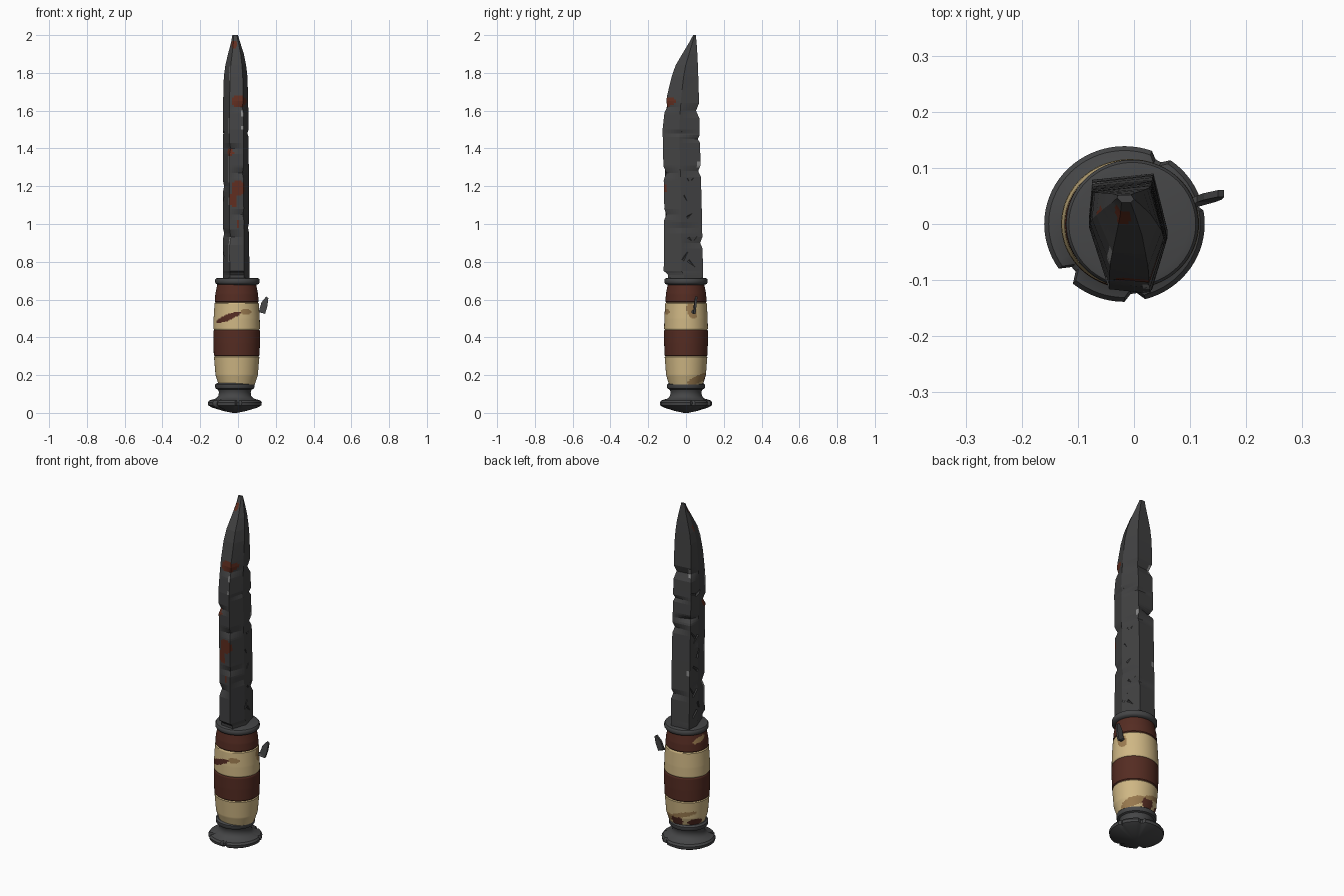
import bpy, bmesh, math
from mathutils import Matrix, Vector

cube = bpy.data.objects.get("Cube")
if cube:
    bpy.data.objects.remove(cube, do_unlink=True)


def material(name, rgb):
    m = bpy.data.materials.new(name)
    m.use_nodes = True
    m.diffuse_color = (*rgb, 1)
    bsdf = m.node_tree.nodes["Principled BSDF"]
    bsdf.inputs["Base Color"].default_value = (*rgb, 1)
    bsdf.inputs["Roughness"].default_value = 0.7
    return m


STEEL = material("dark steel", (0.055, 0.055, 0.056))
IRON = material("iron fittings", (0.06, 0.061, 0.063))
WORN = material("worn edge", (0.25, 0.25, 0.25))
RUST = material("rust", (0.12, 0.027, 0.014))
CREAM = material("cream wrap", (0.62, 0.47, 0.23))
BROWN = material("brown leather", (0.09, 0.025, 0.016))
TAN = material("tan stain", (0.33, 0.2, 0.08))


def finish(name, bm, mats, smooth=None):
    bmesh.ops.recalc_face_normals(bm, faces=bm.faces)
    me = bpy.data.meshes.new(name)
    bm.to_mesh(me)
    bm.free()
    for m in mats:
        me.materials.append(m)
    ob = bpy.data.objects.new(name, me)
    bpy.context.collection.objects.link(ob)
    if smooth:
        bpy.ops.object.select_all(action='DESELECT')
        ob.select_set(True)
        bpy.context.view_layer.objects.active = ob
        bpy.ops.object.shade_smooth_by_angle(angle=math.radians(smooth))
    return ob


def table(rows, z):
    """Linear interpolation in rows of (z, values...)."""
    for a, b in zip(rows, rows[1:]):
        if z <= b[0]:
            t = max(0, (z - a[0]) / (b[0] - a[0]))
            return [p + (q - p) * t for p, q in zip(a[1:], b[1:])]
    return list(rows[-1][1:])


def loft(rings):
    bm = bmesh.new()
    vs = [[bm.verts.new(p) for p in ring] for ring in rings]
    n = len(vs[0])
    for a, b in zip(vs, vs[1:]):
        for i in range(n):
            j = (i + 1) % n
            bm.faces.new((a[i], a[j], b[j], b[i]))
    bm.faces.new(vs[0][::-1])
    bm.faces.new(vs[-1])
    return bm


def lathe(profile, cx=0, ratio=1.0, seg=72, dent=lambda a, r: r):
    rings = []
    for z, r in profile:
        ring = []
        for i in range(seg):
            a = math.tau * i / seg
            d = dent(math.degrees(a), r)
            ring.append((cx + d * math.cos(a), d * ratio * math.sin(a), z))
        rings.append(ring)
    return loft(rings)


# Pommel with a chipped rim
def chip(a, r):
    if r < 0.11:
        return r
    for centre, half, depth in ((62, 5, .012), (222, 7, .02), (277, 5, .014), (15, 4, .01)):
        if abs(a - centre) < half:
            r -= depth
    return r


pommel = [(0, .012), (.01, .06), (.028, .12), (.04, .141), (.055, .143), (.066, .135),
          (.076, .1), (.09, .087), (.11, .084), (.124, .09), (.128, .1), (.135, .104),
          (.15, .104), (.158, .094)]
finish("pommel", lathe(pommel, -.017, .97, dent=chip), [IRON], 35)

# Barrel grip with banded wrap and painted stains
grip_r = [(.15, .096), (.2, .112), (.295, .12), (.3, .116), (.305, .121), (.37, .123),
          (.435, .123), (.44, .119), (.445, .123), (.5, .122), (.58, .117), (.585, .112),
          (.59, .116), (.63, .113), (.685, .102)]
rows = [.15 + .005 * i for i in range(108)]
bm = lathe([(z, table(grip_r, z)[0]) for z in rows], -.007, .94, 96)
# (material slot, angle, height, half angle, half height, slant per degree)
stains = [(1, -115, .505, 38, .017, .0007), (2, -63, .535, 15, .016, 0),
          (2, 15, .54, 14, .04, -.001), (2, 45, .18, 40, .024, .0005),
          (1, 92, .18, 20, .03, 0), (1, 150, .175, 24, .02, 0),
          (2, 115, .222, 38, .014, .0004), (2, 162, .65, 22, .014, .0005)]
for f in bm.faces:
    c = f.calc_center_median()
    ang = math.degrees(math.atan2(c.y, c.x + .007))
    f.material_index = 1 if .3 < c.z < .44 or c.z > .585 else 0
    for slot, a, z, ha, hz, slant in stains:
        da = (ang - a + 180) % 360 - 180
        if (da / ha) ** 2 + ((c.z - z - slant * da) / hz) ** 2 < 1:
            f.material_index = slot
finish("grip", bm, [CREAM, BROWN, TAN], 40)

# Guard disc
guard = [(.678, .1), (.683, .113), (.69, .118), (.705, .118), (.712, .113), (.715, .1)]
finish("guard", lathe(guard, -.003, .97), [IRON], 40)

# Bent thorn on the side of the grip
path = [(.1, .54, .012), (.128, .535, .022), (.14, .575, .022), (.155, .612, .008)]
rings = []
for x, z, w in path:
    y = .035 + (x - .1) * .35
    rings.append([(x - w * .7, y - .006, z + w * .5), (x + w * .7, y - .006, z - w * .5),
                  (x + w * .7, y + .006, z - w * .5), (x - w * .7, y + .006, z + w * .5)])
finish("grip_thorn", loft(rings), [IRON])

# Blade: six-cornered section lofted along (height, front, back, left, right)
outline = [(.71, -.095, .09, -.08, .06), (.735, -.095, .09, -.08, .06),
           (.75, -.118, .09, -.08, .06), (1.1, -.115, .083, -.08, .058),
           (1.5, -.124, .072, -.08, .056), (1.58, -.115, .07, -.079, .055),
           (1.68, -.1, .068, -.078, .053), (1.78, -.076, .065, -.075, .05),
           (1.84, -.055, .063, -.067, .043), (1.9, -.02, .06, -.053, .031),
           (1.96, .016, .056, -.037, .012), (2.0, .038, .052, -.03, 0)]
corners = [(.04, .94), (.82, 1), (1, .45), (.8, 0), (.26, .04), (0, .6)]
# (corner, height, depth, half height)
nicks = [(0, 1.6, .1, .04), (1, 1.6, .09, .04), (1, 1.28, .07, .03), (0, 1.34, .12, .025),
         (1, 1.45, .06, .02), (3, 1.27, .08, .035), (3, 1.05, .06, .03), (4, .93, .09, .04),
         (4, 1.4, .08, .03), (3, 1.62, .06, .03), (2, 1.48, .05, .02), (5, 1.2, .05, .03),
         (5, .95, .05, .03), (2, .98, .04, .03), (1, .9, .06, .03)]
SPLIT = 6
rings = []
for k in range(130):
    z = .71 + .01 * k
    f, b, l, r = table(outline, z)
    pts = []
    for i, (u, v) in enumerate(corners):
        p = Vector((u, v))
        for c, nz, depth, half in nicks:
            if c == i:
                p += (Vector((.5, .5)) - p) * depth * 2 * max(0, 1 - abs(z - nz) / half)
        pts.append(Vector((l + (r - l) * p.x, f + (b - f) * p.y, z)))
    rings.append([pts[i].lerp(pts[(i + 1) % 6], s / SPLIT)
                  for i in range(6) for s in range(SPLIT)])
bm = loft(rings)

# Rust spots (x, height, half width, half height) on the cutting edge; worn corner runs
rust = [(.005, 1.65, .042, .03), (.0, 1.19, .036, .042), (-.025, 1.13, .02, .045),
        (-.04, 1.38, .016, .022), (0, 1, .012, .016), (-.02, 1.95, .014, .025)]
worn = [(4, .8, .93), (4, 1.1, 1.14), (4, 1.22, 1.4), (4, 1.48, 1.56), (4, 1.76, 1.84),
        (3, 1.5, 1.52), (3, 1.57, 1.6), (0, 1.58, 1.63), (0, 1.02, 1.05), (1, 1.3, 1.33)]
bm.faces.ensure_lookup_table()
per_ring = 6 * SPLIT
for n, face in enumerate(bm.faces[:-2]):
    c = face.calc_center_median()
    side, step = divmod(n % per_ring, SPLIT)
    for corner, lo, hi in worn:
        if side == corner and step == 0 and lo < c.z < hi:
            face.material_index = 1
    if side in (2, 3, 4):
        for x, z, hx, hz in rust:
            if ((c.x - x) / hx) ** 2 + ((c.z - z) / hz) ** 2 < 1:
                face.material_index = 2
    elif side == 5 and (c.y / .03) ** 2 + ((c.z - 1.87) / .035) ** 2 < 1:
        face.material_index = 2
blade = finish("blade", bm, [STEEL, WORN, RUST])

# Gouges cut into both flats (y, height, tilt in degrees)
gouges = [(.0, 1.48, 70), (.05, 1.49, -70), (.02, 1.22, 35), (.045, 1.25, -40),
          (.0, 1.13, 30), (.03, .91, 40), (.055, .93, -35), (-.005, .83, -30),
          (.03, .79, 45), (.025, 1.05, -50)]
bm = bmesh.new()
for y, z, tilt in gouges:
    for x in (.058 - .18 * max(0, y), -.08 + .1 * max(0, .01 - y)):
        m = (Matrix.Translation((x, y, z)) @ Matrix.Rotation(math.radians(tilt), 4, 'X')
             @ Matrix.Rotation(math.radians(45), 4, 'Z') @ Matrix.Diagonal((.012, .012, .05, 1)))
        bmesh.ops.create_cube(bm, size=1, matrix=m)
cutter = finish("gouge_cutter", bm, [STEEL])
cutter.hide_render = True
cutter.hide_viewport = True
cut = blade.modifiers.new("gouges", 'BOOLEAN')
cut.operation = 'DIFFERENCE'
cut.solver = 'EXACT'
cut.object = cutter
